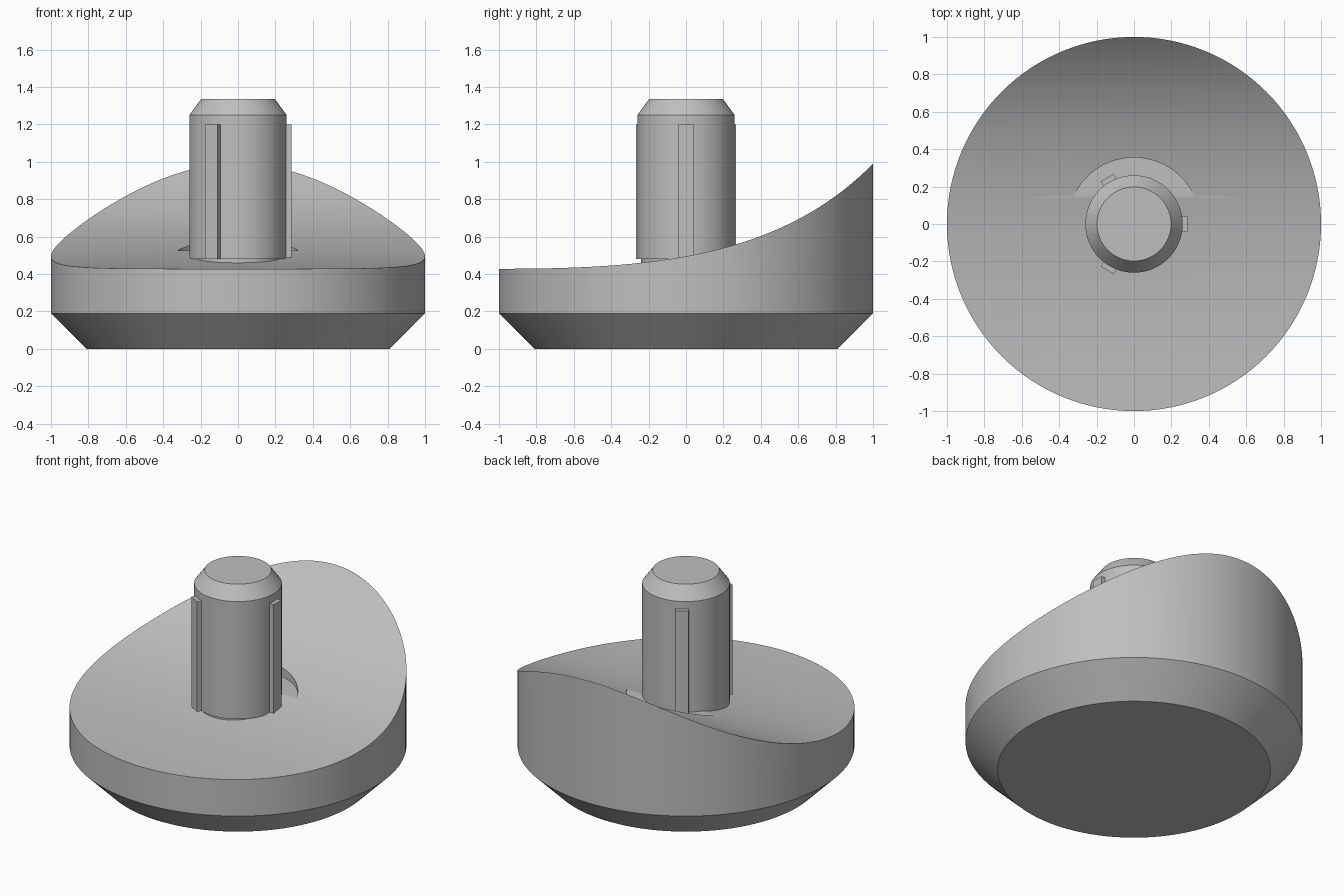
import bpy, bmesh, math
from mathutils import Vector
from mathutils.geometry import interpolate_bezier

cube = bpy.data.objects.get("Cube")
if cube:
    bpy.data.objects.remove(cube, do_unlink=True)

grey = bpy.data.materials.new("plain grey")
grey.use_nodes = True
COLOUR = (0.52, 0.52, 0.52, 1)
grey.diffuse_color = COLOUR
grey.node_tree.nodes["Principled BSDF"].inputs["Base Color"].default_value = COLOUR


def finish(name, bm):
    bmesh.ops.recalc_face_normals(bm, faces=bm.faces)
    mesh = bpy.data.meshes.new(name)
    bm.to_mesh(mesh)
    bm.free()
    mesh.materials.append(grey)
    obj = bpy.data.objects.new(name, mesh)
    bpy.context.collection.objects.link(obj)
    return obj


def turned(name, profile, segments=96):
    """Solid of revolution from (radius, height) pairs, capped at both ends."""
    bm = bmesh.new()
    rings = []
    for r, z in profile:
        angles = [math.tau * i / segments for i in range(segments)]
        rings.append([bm.verts.new((r * math.cos(a), r * math.sin(a), z)) for a in angles])
    for low, high in zip(rings, rings[1:]):
        for i in range(segments):
            j = (i + 1) % segments
            bm.faces.new((low[i], low[j], high[j], high[i]))
    bm.faces.new(rings[0])
    bm.faces.new(rings[-1])
    return finish(name, bm)


def cut(target, cutter):
    mod = target.modifiers.new("cut", "BOOLEAN")
    mod.operation = "DIFFERENCE"
    mod.solver = "EXACT"
    mod.object = cutter
    bpy.context.view_layer.objects.active = target
    bpy.ops.object.modifier_apply(modifier=mod.name)
    bpy.data.objects.remove(cutter, do_unlink=True)


def smooth(obj):
    bpy.ops.object.select_all(action="DESELECT")
    obj.select_set(True)
    bpy.context.view_layer.objects.active = obj
    bpy.ops.object.shade_smooth_by_angle(angle=math.radians(25))


# Round base with a chamfered underside
base = turned("base", [(0.81, 0), (1, 0.19), (1, 1.2)], 128)

# Scoop that gives the base its swept top
curve = interpolate_bezier(Vector((-1, 0.428, 0)), Vector((-0.2, 0.428, 0)),
                           Vector((0.5, 0.48, 0)), Vector((1, 0.99, 0)), 40)
outline = [(-1.1, 2), (-1.1, 0.428)] + [(p.x, p.y) for p in curve] + [(1.1, 1.1), (1.1, 2)]
bm = bmesh.new()
face = bm.faces.new([bm.verts.new((-1.2, y, z)) for y, z in outline])
extruded = bmesh.ops.extrude_face_region(bm, geom=[face])["geom"]
bmesh.ops.translate(bm, vec=(2.4, 0, 0),
                    verts=[v for v in extruded if isinstance(v, bmesh.types.BMVert)])
scoop = finish("scoop_cutter", bm)
scoop.hide_render = True
cut(base, scoop)

# Flat recess around the pin on the raised side
recess = turned("recess_cutter", [(0.355, 0.525), (0.355, 1.5)])
recess.hide_render = True
cut(base, recess)
smooth(base)

# Pin with a chamfered tip and a narrower foot
pin = turned("pin", [(0.24, 0.40), (0.24, 0.48), (0.26, 0.48),
                     (0.26, 1.25), (0.198, 1.335)])
smooth(pin)

# Three ribs spaced around the pin
for n in range(3):
    bm = bmesh.new()
    bmesh.ops.create_cube(bm, size=1)
    bmesh.ops.scale(bm, vec=(0.08, 0.08, 0.72), verts=bm.verts)
    bmesh.ops.translate(bm, vec=(0.246, 0, 0.84), verts=bm.verts)
    rib = finish(f"rib_{n + 1}", bm)
    rib.rotation_euler.z = n * math.tau / 3
